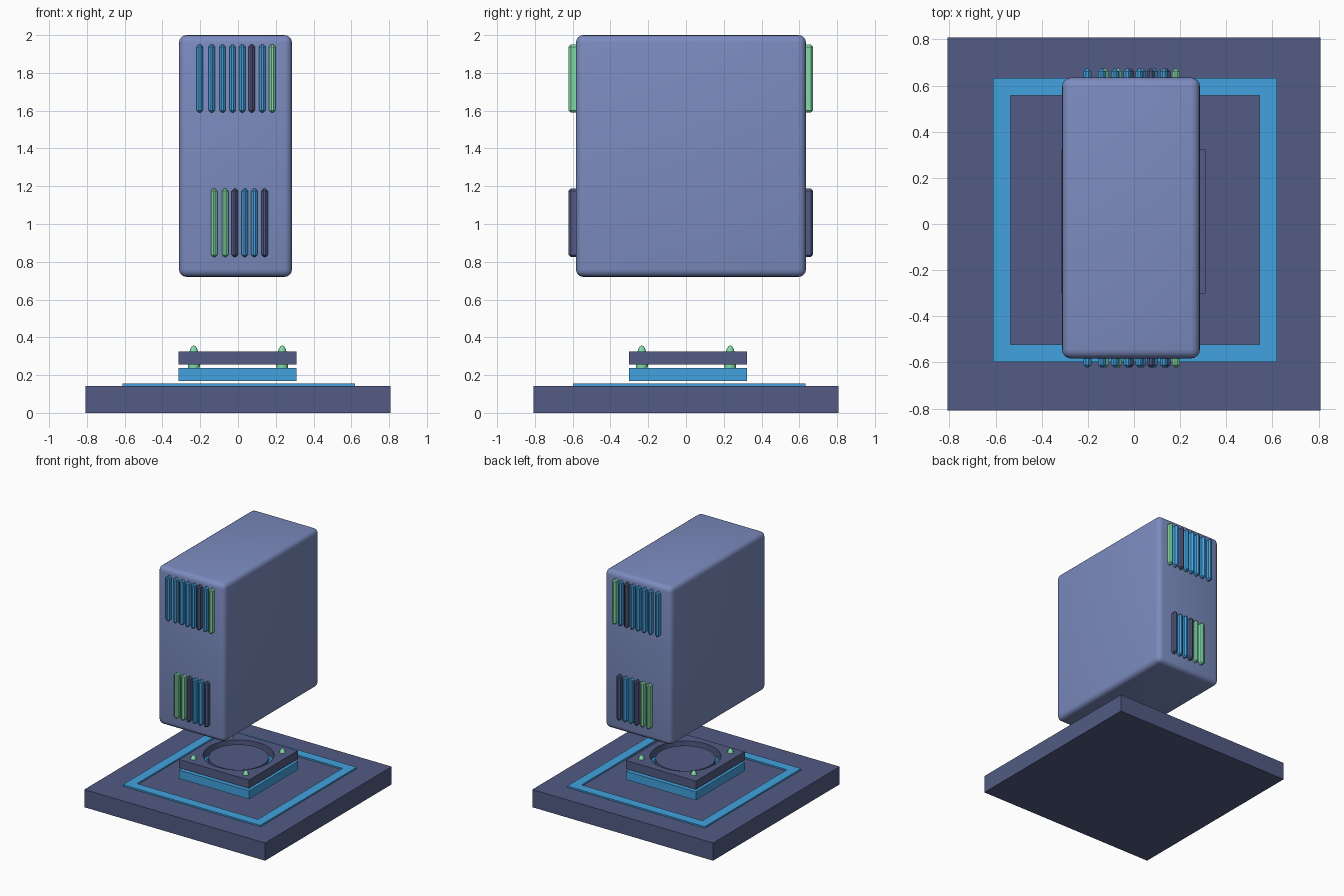
import bpy, bmesh, math

if "Cube" in bpy.data.objects:
    bpy.data.objects.remove(bpy.data.objects["Cube"])


def material(name, rgb):
    m = bpy.data.materials.new(name)
    m.diffuse_color = (*rgb, 1)
    m.use_nodes = True
    m.node_tree.nodes["Principled BSDF"].inputs["Base Color"].default_value = m.diffuse_color
    return m


DARK = material("dark_slate", (0.085, 0.105, 0.23))
BODY = material("slate_blue", (0.20, 0.26, 0.52))
BLUE = material("bright_blue", (0.055, 0.36, 0.74))
GREEN = material("mint", (0.23, 0.72, 0.40))


def make_object(name, bm, mat):
    bmesh.ops.recalc_face_normals(bm, faces=bm.faces)
    me = bpy.data.meshes.new(name)
    bm.to_mesh(me)
    bm.free()
    me.materials.append(mat)
    ob = bpy.data.objects.new(name, me)
    bpy.context.collection.objects.link(ob)
    return ob


def box(name, lo, hi, mat, bevel=0, segments=1):
    bm = bmesh.new()
    bmesh.ops.create_cube(bm, size=1)
    for v in bm.verts:
        v.co = [(a + b) / 2 + c * (b - a) for a, b, c in zip(lo, hi, v.co)]
    if bevel:
        bmesh.ops.bevel(bm, geom=bm.edges[:], offset=bevel, segments=segments,
                        profile=0.5, affect='EDGES')
    return make_object(name, bm, mat)


def smooth(ob, angle=35):
    bpy.ops.object.select_all(action='DESELECT')
    ob.select_set(True)
    bpy.context.view_layer.objects.active = ob
    bpy.ops.object.shade_smooth_by_angle(angle=math.radians(angle))


def square_point(a, half):
    c, s = math.cos(a), math.sin(a)
    k = half / max(abs(c), abs(s))
    return c * k, s * k


def round_point(a, r):
    return math.cos(a) * r, math.sin(a) * r


def frame(name, centre, outer, inner, z0, z1, mat, n, hole):
    """Square plate with a square or round opening."""
    bm = bmesh.new()
    loops = []
    for func, size, z in ((square_point, outer, z0), (square_point, outer, z1),
                          (hole, inner, z1), (hole, inner, z0)):
        pts = [func(math.pi / 4 + math.tau * i / n, size) for i in range(n)]
        loops.append([bm.verts.new((centre[0] + x, centre[1] + y, z)) for x, y in pts])
    for k in range(4):
        a, b = loops[k], loops[(k + 1) % 4]
        for i in range(n):
            j = (i + 1) % n
            bm.faces.new((a[i], a[j], b[j], b[i]))
    return make_object(name, bm, mat)


# Base slab and inlaid square trim
box("base", (-0.808, -0.808, 0), (0.808, 0.808, 0.143), DARK)
frame("base_trim", (0.004, 0.017), 0.615, 0.54, 0.14, 0.155, BLUE, 4, square_point)

# Two stacked pedestal plates with a round opening and floating disc
CENTRE = (-0.002, 0.01)
smooth(frame("pedestal_lower_plate", CENTRE, 0.312, 0.26, 0.17, 0.238, BLUE, 48, round_point))
smooth(frame("pedestal_upper_plate", CENTRE, 0.312, 0.26, 0.257, 0.325, DARK, 48, round_point))
bm = bmesh.new()
bmesh.ops.create_cone(bm, cap_ends=True, segments=48, radius1=0.22, radius2=0.22, depth=0.048)
disc = make_object("pedestal_disc", bm, DARK)
disc.location = (*CENTRE, 0.283)
smooth(disc)

# Domed pegs holding the plates together
for i, (sx, sy) in enumerate(((-1, -1), (1, -1), (1, 1), (-1, 1))):
    bm = bmesh.new()
    bmesh.ops.create_uvsphere(bm, u_segments=16, v_segments=10, radius=1)
    for v in bm.verts:
        v.co.x *= 0.032
        v.co.y *= 0.032
        v.co.z *= 0.11 if v.co.z > 0 else 0.06
    peg = make_object(f"pedestal_peg_{i + 1}", bm, GREEN)
    peg.location = (sx * 0.234, sy * 0.234, 0.248)
    smooth(peg, 60)

# Floating tower with rounded edges
smooth(box("tower", (-0.312, -0.583, 0.72), (0.286, 0.635, 2.0), BODY, 0.04, 4))

# Rows of vertical slats on the front and back
ROWS = (
    ("upper", 1.59, 1.95, (-0.202, -0.139, -0.082, -0.029, 0.023, 0.073, 0.129, 0.182),
     (BLUE, BLUE, BLUE, BLUE, BLUE, DARK, BLUE, GREEN)),
    ("lower", 0.825, 1.187, (-0.126, -0.068, -0.017, 0.036, 0.087, 0.141),
     (GREEN, GREEN, DARK, BLUE, BLUE, DARK)),
)
for row, z0, z1, xs, mats in ROWS:
    for i, (x, mat) in enumerate(zip(xs, mats)):
        for side, y0, y1 in (("front", -0.622, -0.54), ("back", 0.59, 0.673)):
            box(f"{row}_{side}_slat_{i + 1}", (x - 0.017, y0, z0), (x + 0.017, y1, z1), mat, 0.012)
